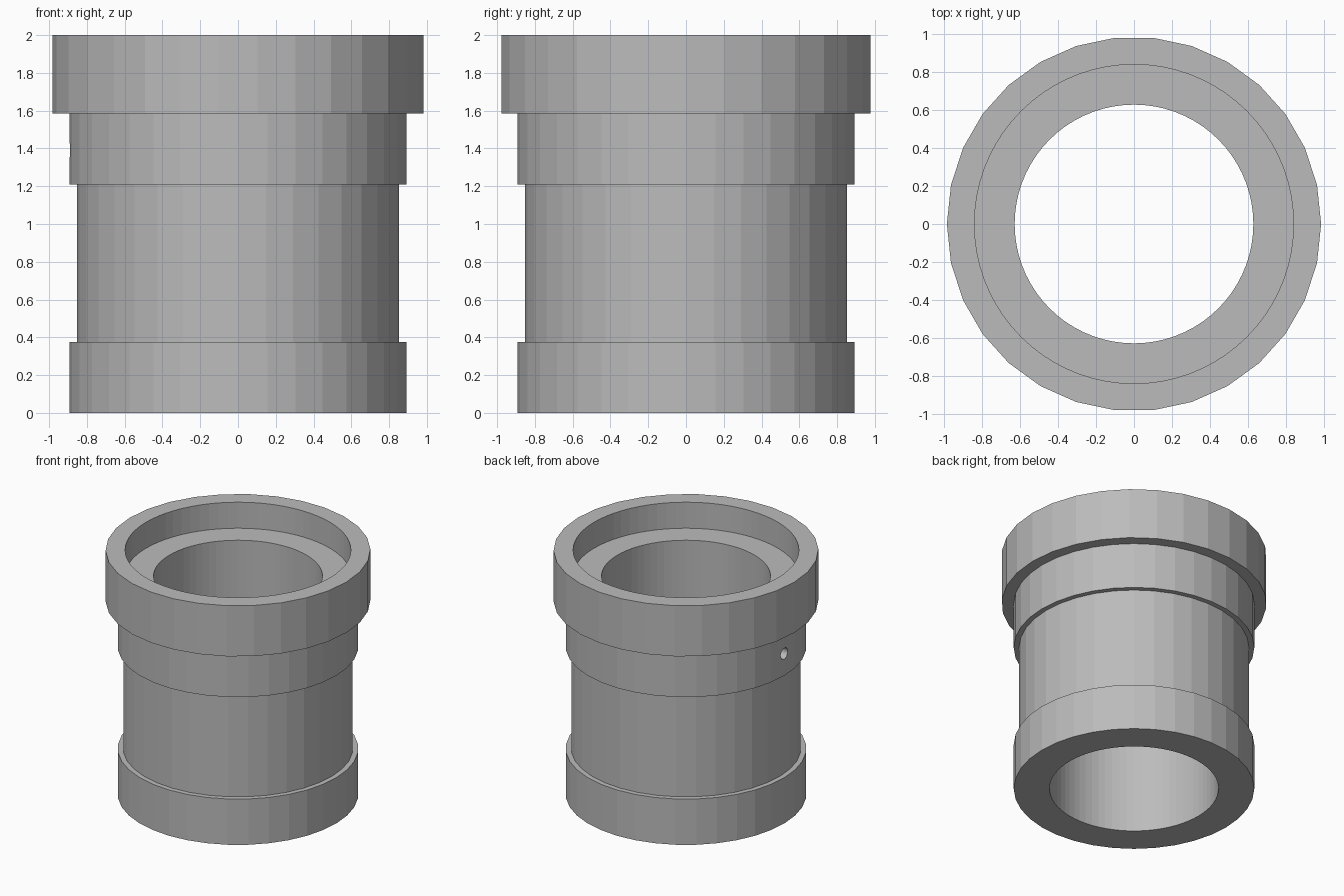
import bpy
import math

cube = bpy.data.objects.get("Cube")
if cube:
    bpy.data.objects.remove(cube, do_unlink=True)

# Single grey material
grey = bpy.data.materials.new("plain_grey")
grey.use_nodes = True
COLOUR = (0.5, 0.5, 0.5, 1)
grey.diffuse_color = COLOUR
grey.node_tree.nodes["Principled BSDF"].inputs["Base Color"].default_value = COLOUR

BORE = 0.627


def ring(name, outer, inner, z0, z1, sides, inner_sides=72):
    """Faceted tube: a cylinder with a finer round bore cut through it."""
    bpy.ops.mesh.primitive_cylinder_add(vertices=sides, radius=outer, depth=z1 - z0,
                                        location=(0, 0, (z0 + z1) / 2),
                                        rotation=(0, 0, math.pi / 2))
    tube = bpy.context.object
    tube.name = name
    tube.data.materials.append(grey)
    bpy.ops.mesh.primitive_cylinder_add(vertices=inner_sides, radius=inner, depth=3,
                                        location=(0, 0, 1), rotation=(0, 0, math.pi / 2))
    cut(tube, bpy.context.object)
    return tube


def cut(target, cutter):
    cutter.name = target.name + "_cutter"
    cutter.hide_render = True
    cutter.data.materials.append(grey)
    mod = target.modifiers.new("opening", "BOOLEAN")
    mod.operation = "DIFFERENCE"
    mod.solver = "EXACT"
    mod.object = cutter
    bpy.context.view_layer.objects.active = target
    bpy.ops.object.modifier_apply(modifier=mod.name)
    bpy.data.objects.remove(cutter, do_unlink=True)


# Stacked sections from the foot up
ring("foot_collar", 0.893, BORE, 0, 0.375, 36)
ring("body_tube", 0.853, BORE, 0.375, 1.21, 36)
neck = ring("neck_collar", 0.893, BORE, 1.21, 1.585, 36)
ring("socket_floor", 0.9, BORE, 1.585, 1.787, 36)
ring("socket_rim", 0.983, 0.838, 1.585, 2, 30)

# Small set-screw hole through the neck wall
bpy.ops.mesh.primitive_cylinder_add(vertices=24, radius=0.045, depth=0.6,
                                    location=(-0.76, 0, 1.39), rotation=(0, math.pi / 2, 0))
cut(neck, bpy.context.object)
